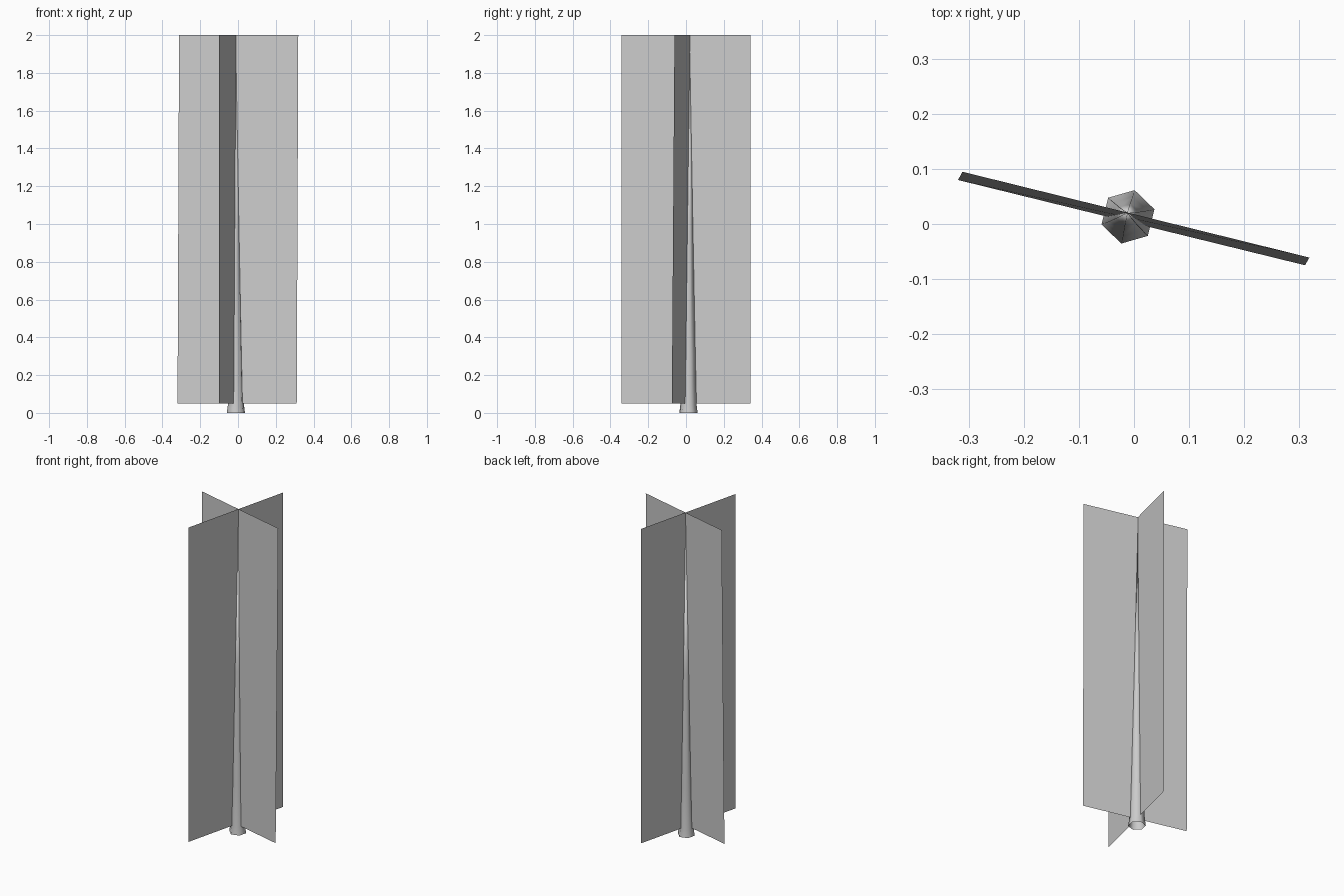
import bpy
import math

cube = bpy.data.objects.get("Cube")
if cube:
    bpy.data.objects.remove(cube, do_unlink=True)

grey = bpy.data.materials.new("plain grey")
grey.use_nodes = True
colour = (0.6, 0.6, 0.6, 1)
grey.diffuse_color = colour
grey.node_tree.nodes["Principled BSDF"].inputs["Base Color"].default_value = colour


def add_mesh(name, verts, faces):
    mesh = bpy.data.meshes.new(name)
    mesh.from_pydata(verts, [], faces)
    mesh.materials.append(grey)
    obj = bpy.data.objects.new(name, mesh)
    bpy.context.collection.objects.link(obj)
    return obj


def add_card(name, bottom, top, low=0.05, high=2.0):
    """Single-sided upright foliage card between two edges."""
    verts = [(x, y, low) for x, y in bottom] + [(x, y, high) for x, y in reversed(top)]
    return add_mesh(name, verts, [(0, 1, 2, 3)])


# Crossed foliage cards; the wide one leans slightly
add_card("foliage_card_wide", [(-0.32, 0.08), (0.311, -0.075)],
         [(-0.312, 0.095), (0.319, -0.061)])
long_edge = [(-0.10, -0.342), (0.068, 0.342)]
add_card("foliage_card_deep", long_edge, long_edge)

# Tapered six-sided trunk, open at the foot: (height, radius, centre x, centre y)
SIDES = 6
rings = [(0, 0.05, -0.011, 0.013), (0.045, 0.044, -0.011, 0.013),
         (0.3, 0.037, -0.011, 0.014), (1.0, 0.021, -0.012, 0.016)]
verts = []
for z, r, cx, cy in rings:
    for i in range(SIDES):
        a = math.radians(16) + math.tau * i / SIDES
        verts.append((cx + r * math.cos(a), cy + r * math.sin(a), z))
tip = len(verts)
verts.append((-0.012, 0.02, 1.95))
faces = []
for k in range(len(rings)):
    for i in range(SIDES):
        a, b = k * SIDES + i, k * SIDES + (i + 1) % SIDES
        faces.append((a, b, tip) if k == len(rings) - 1 else (a, b, b + SIDES, a + SIDES))
trunk = add_mesh("trunk", verts, faces)
trunk.data.shade_smooth()
